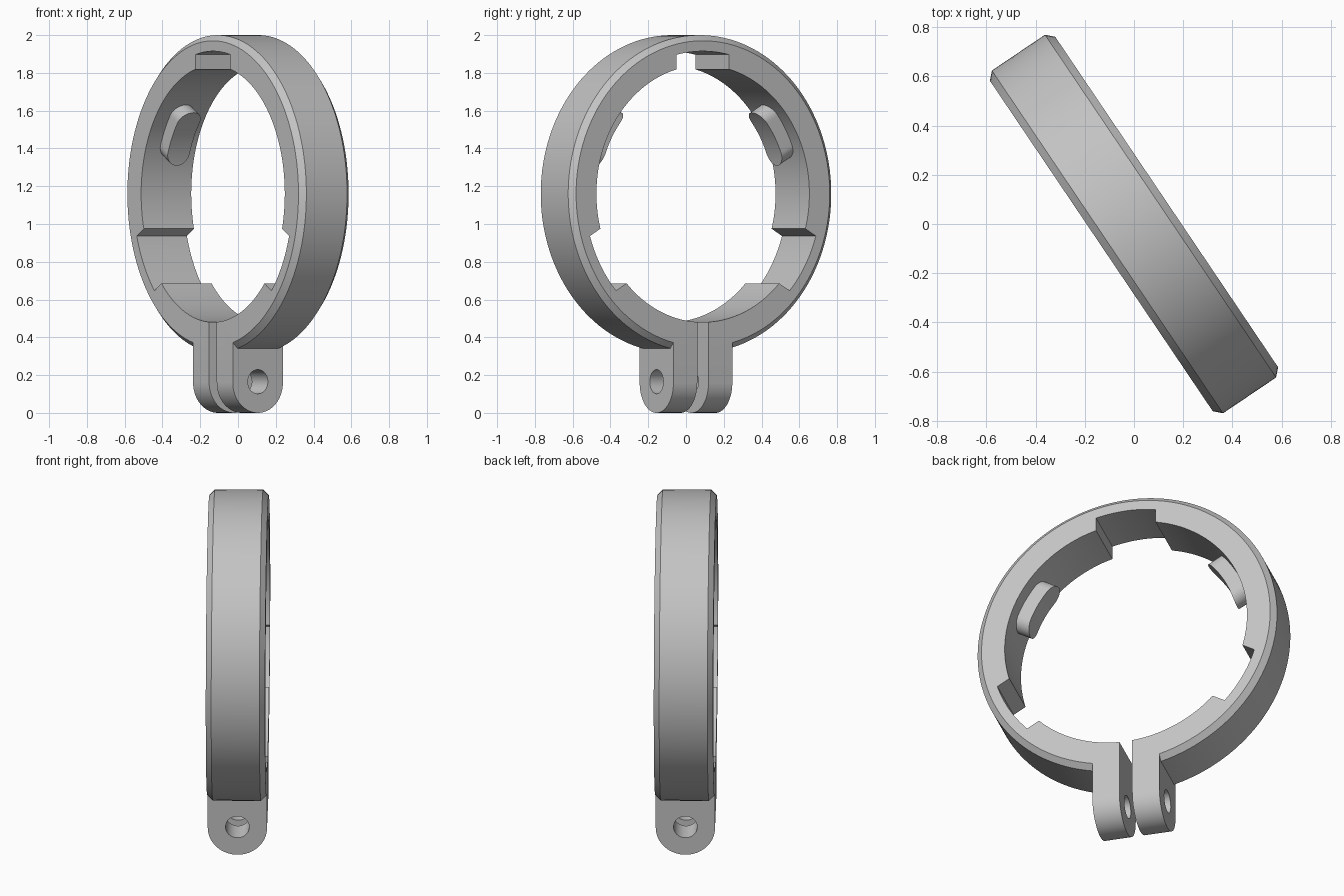
import bpy, bmesh
from math import sin, cos, pi, sqrt, radians
from mathutils import Matrix

if "Cube" in bpy.data.objects:
    bpy.data.objects.remove(bpy.data.objects["Cube"])

CZ = 1.16                         # ring centre height
R_OUT, R_IN, R_SLOT = 0.84, 0.68, 0.755
HALF, CHAMFER = 0.16, 0.03        # half depth of the ring, rim chamfer
GAP, LUG_OUT = 0.036, 0.188       # clamp gap and lug outer face
TURN = Matrix.Rotation(radians(-56), 4, 'Z')

grey = bpy.data.materials.new("plain grey")
grey.use_nodes = True
grey.diffuse_color = (0.55, 0.55, 0.55, 1)
grey.node_tree.nodes["Principled BSDF"].inputs["Base Color"].default_value = (0.55, 0.55, 0.55, 1)


def loft(name, sections, closed=False):
    """Skin a row of equal-length point loops, capping or closing the ends."""
    bm = bmesh.new()
    rows = [[bm.verts.new(p) for p in s] for s in sections]
    n = len(rows[0])
    pairs = list(zip(rows, rows[1:])) + ([(rows[-1], rows[0])] if closed else [])
    for a, b in pairs:
        for i in range(n):
            j = (i + 1) % n
            bm.faces.new((a[i], a[j], b[j], b[i]))
    if not closed:
        bm.faces.new(rows[0])
        bm.faces.new(rows[-1])
    bmesh.ops.remove_doubles(bm, verts=bm.verts, dist=1e-5)
    bmesh.ops.recalc_face_normals(bm, faces=bm.faces)
    bm.transform(TURN)
    mesh = bpy.data.meshes.new(name)
    bm.to_mesh(mesh)
    bm.free()
    mesh.materials.append(grey)
    ob = bpy.data.objects.new(name, mesh)
    bpy.context.collection.objects.link(ob)
    return ob


def cut(target, cutter):
    """Subtract the cutter, then discard it."""
    mod = target.modifiers.new("cut", 'BOOLEAN')
    mod.operation, mod.solver, mod.object = 'DIFFERENCE', 'EXACT', cutter
    bpy.context.view_layer.objects.active = target
    bpy.ops.object.modifier_apply(modifier=mod.name)
    bpy.data.objects.remove(cutter)


def polar(angle, along, across, depth):
    """Point at a distance along and across a spoke of the ring."""
    return (along * cos(angle) - across * sin(angle), depth,
            CZ + along * sin(angle) + across * cos(angle))


def smooth(ob):
    bpy.ops.object.select_all(action='DESELECT')
    ob.select_set(True)
    bpy.context.view_layer.objects.active = ob
    bpy.ops.object.shade_smooth_by_angle(angle=radians(30))


# Ring with chamfered outer rims
e = HALF - CHAMFER
profile = [(R_IN, -HALF), (R_OUT - CHAMFER, -HALF), (R_OUT, -e),
           (R_OUT, e), (R_OUT - CHAMFER, HALF), (R_IN, HALF)]
SEG = 144
ring = loft("clamp_ring", [[polar(2 * pi * (k + 0.5) / SEG, r, 0, y) for r, y in profile]
                           for k in range(SEG)], closed=True)

# Three keyways through the bore
W = 0.167
across = [W * (i / 6 - 1) for i in range(13)]
outline = [(0.5, -W)] + [(sqrt(R_SLOT ** 2 - t * t), t) for t in across] + [(0.5, W)]
for deg in (90, 210, 330):
    cut(ring, loft("slot_cutter", [[polar(radians(deg), u, t, y) for u, t in outline]
                                   for y in (-0.3, 0.3)]))

# Clamp gap through the bottom of the ring
cut(ring, loft("gap_cutter", [[(x, y, z) for x, y in
                               ((-GAP, -0.3), (GAP, -0.3), (GAP, 0.3), (-GAP, 0.3))]
                              for z in (0.1, 0.7)]))
smooth(ring)

# Clamp lugs with rounded ends and a bolt hole
arc = [(HALF * cos(pi + pi * i / 32), HALF + HALF * sin(pi + pi * i / 32)) for i in range(33)]
lug_outline = arc + [(HALF, 0.45), (-HALF, 0.45)]
hole = [(0.064 * cos(2 * pi * i / 48), 0.165 + 0.064 * sin(2 * pi * i / 48)) for i in range(48)]
for side, s in (("left", 1), ("right", -1)):
    lug = loft(side + "_lug", [[(s * x, y, z) for y, z in lug_outline] for x in (GAP, LUG_OUT)])
    cut(lug, loft("hole_cutter", [[(x, y, z) for y, z in hole] for x in (-0.4, 0.4)]))
    smooth(lug)

# Rounded keys standing inward from the bore
LENGTH, WIDTH, R_KEY = 0.162, 0.07, 0.6
straight = LENGTH - WIDTH
stations = ([(-straight - WIDTH * cos(a), WIDTH * sin(a)) for a in [pi * i / 24 for i in range(13)]]
            + [(straight * (i / 4 - 1), WIDTH) for i in range(1, 8)]
            + [(straight + WIDTH * sin(a), WIDTH * cos(a)) for a in [pi * i / 24 for i in range(13)]])
for side, deg in (("left", 30), ("right", 150)):
    sections = []
    for t, h in stations:
        h = max(h, 0.001)
        u = sqrt(R_KEY ** 2 - t * t)
        sections.append([polar(radians(deg), r, t, y)
                         for r, y in ((u, -h), (u, h), (0.72, h), (0.72, -h))])
    smooth(loft(side + "_key", sections))
